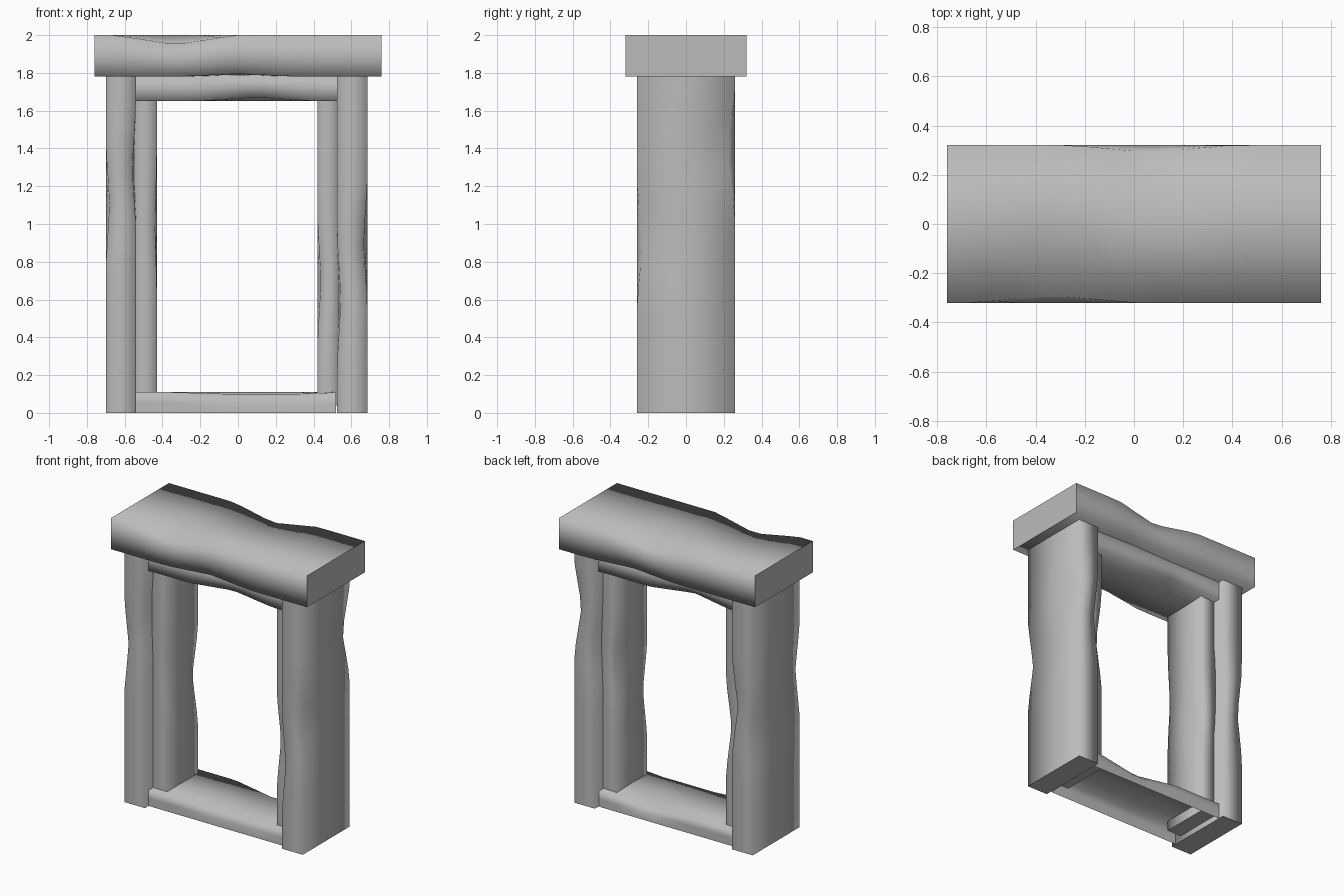
import bpy, bmesh
from mathutils import Vector

if "Cube" in bpy.data.objects:
    bpy.data.objects.remove(bpy.data.objects["Cube"], do_unlink=True)

stone = bpy.data.materials.new("grey stone")
stone.use_nodes = True
grey = (0.5, 0.5, 0.5, 1)
stone.diffuse_color = grey
stone.node_tree.nodes["Principled BSDF"].inputs["Base Color"].default_value = grey

# Cross-section ring: corners and side midpoints, in units of half size
RING = [(-1, -1), (0, -1), (1, -1), (1, 0), (1, 1), (0, 1), (-1, 1), (-1, 0)]
SECTIONS = 16


def stone_block(name, axis, lo, hi, dents, open_bottom=False):
    """Long block with worn edges; a dent is (side a, side b, position, depth a, depth b)."""
    lo, hi = Vector(lo), Vector(hi)
    a, b = [i for i in range(3) if i != axis]
    mid, half = (lo + hi) / 2, (hi - lo) / 2
    bm = bmesh.new()
    rings = []
    for s in range(SECTIONS + 1):
        along = lo[axis] + (hi[axis] - lo[axis]) * s / SECTIONS
        ring = []
        for u, v in RING:
            p = Vector()
            p[axis] = along
            p[a] = mid[a] + u * half[a]
            p[b] = mid[b] + v * half[b]
            for du, dv, pos, da, db in dents:
                if (du, dv) == (u, v) and 0 < s < SECTIONS:
                    fade = max(0, 1 - abs(along - pos) / 0.32)
                    p[a] -= u * da * fade
                    p[b] -= v * db * fade
            ring.append(bm.verts.new(p))
        rings.append(ring)
    # Long sides share smooth normals, ends stay crisp
    for r, t in zip(rings, rings[1:]):
        for i in range(8):
            j = (i + 1) % 8
            if open_bottom and RING[i][1] == RING[j][1] == -1:
                continue
            bm.faces.new((r[i], r[j], t[j], t[i])).smooth = True
    for cap in (rings[0], rings[-1]):
        face = bm.faces.new(cap)
        for e in face.edges:
            e.smooth = False
    bmesh.ops.recalc_face_normals(bm, faces=bm.faces)
    mesh = bpy.data.meshes.new(name)
    bm.to_mesh(mesh)
    bm.free()
    mesh.materials.append(stone)
    obj = bpy.data.objects.new(name, mesh)
    bpy.context.collection.objects.link(obj)
    return obj


# Outer posts
stone_block("right_post", 2, (-0.70, -0.26, 0), (-0.54, 0.26, 1.78),
            [(-1, -1, 1.1, 0.02, 0.02), (1, 1, 1.0, 0.03, 0.02),
             (-1, 1, 0.82, 0.02, 0.02), (1, -1, 1.3, 0.02, 0.02)])
stone_block("left_post", 2, (0.525, -0.26, 0), (0.685, 0.26, 1.78),
            [(1, 1, 1.37, 0.03, 0.04), (1, -1, 0.9, 0.02, 0.03),
             (-1, -1, 0.6, 0.02, 0.01), (-1, 1, 1.1, 0.02, 0.02)])

# Inner jambs
stone_block("right_jamb", 2, (-0.55, -0.17, 0.04), (-0.43, 0.17, 1.67),
            [(1, 1, 0.8, 0.03, 0.02), (1, -1, 1.0, 0.01, 0.01)])
stone_block("left_jamb", 2, (0.42, -0.17, 0.04), (0.535, 0.17, 1.67),
            [(-1, -1, 0.7, 0.02, 0.02), (-1, 1, 1.0, 0.03, 0.02)])

# Threshold, hollow underneath
stone_block("sill", 0, (-0.54, -0.22, 0), (0.52, 0.22, 0.11),
            [(-1, 1, -0.05, 0.02, 0.01), (1, 1, 0.15, 0.03, 0.03),
             (-1, 1, 0.3, 0.02, 0.01)], open_bottom=True)

# Beam under the lintel
stone_block("inner_beam", 0, (-0.54, -0.22, 1.65), (0.525, 0.22, 1.79),
            [(-1, -1, 0.1, 0.03, 0.02), (1, -1, -0.2, 0.03, 0.03)])

# Capping lintel
stone_block("lintel", 0, (-0.76, -0.32, 1.78), (0.76, 0.32, 2.0),
            [(-1, 1, -0.33, 0.03, 0.05), (1, 1, 0.07, 0.03, 0.045),
             (-1, -1, 0.0, 0.02, 0.015), (1, -1, 0.2, 0.02, 0.01)])
